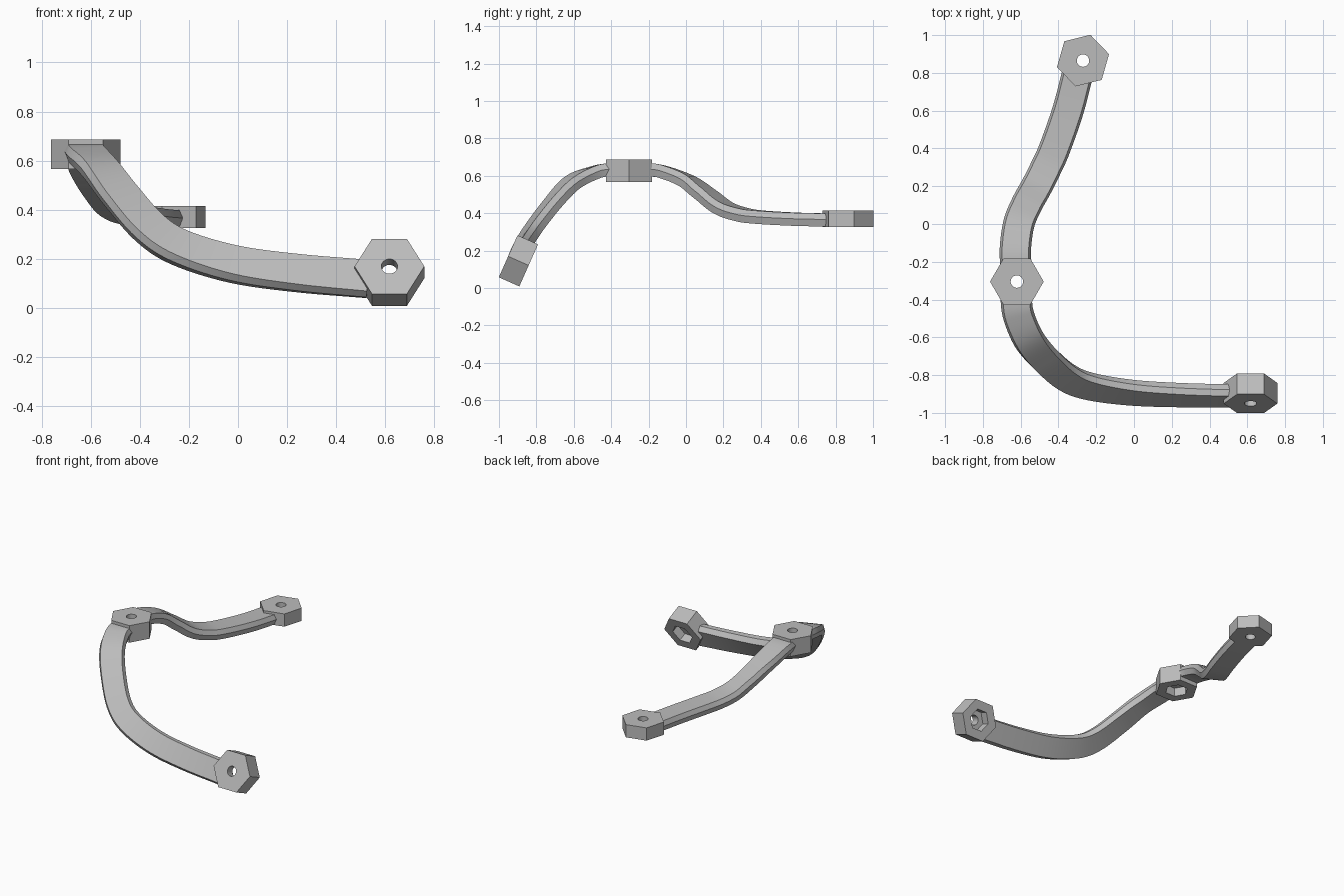
import bpy, bmesh, math
from mathutils import Vector, Matrix

cube = bpy.data.objects.get("Cube")
if cube:
    bpy.data.objects.remove(cube, do_unlink=True)

grey = bpy.data.materials.new("plain_grey")
grey.use_nodes = True
colour = (0.5, 0.5, 0.5, 1)
grey.diffuse_color = colour
grey.node_tree.nodes["Principled BSDF"].inputs["Base Color"].default_value = colour


def finish(name, bm):
    """Turn a bmesh into a shaded grey object."""
    bmesh.ops.recalc_face_normals(bm, faces=bm.faces)
    mesh = bpy.data.meshes.new(name)
    bm.to_mesh(mesh)
    bm.free()
    mesh.materials.append(grey)
    obj = bpy.data.objects.new(name, mesh)
    bpy.context.collection.objects.link(obj)
    bpy.ops.object.select_all(action='DESELECT')
    obj.select_set(True)
    bpy.context.view_layer.objects.active = obj
    bpy.ops.object.shade_smooth_by_angle(angle=math.radians(30))
    return obj


def bridge(bm, a, b):
    n = len(a)
    for i in range(n):
        j = (i + 1) % n
        bm.faces.new((a[i], a[j], b[j], b[i]))


# Hexagonal bosses with a bolt hole and, where deep enough, a nut recess
def boss(name, centre, height, rotation, recess):
    bm = bmesh.new()
    count, bolt, outer, pocket = 24, 0.033, 0.142, 0.075

    def ring(radius, z, hexagon=True):
        verts = []
        for i in range(count):
            a = 2 * math.pi * i / count
            r = radius
            if hexagon:
                r *= math.cos(math.pi / 6) / math.cos(a % (math.pi / 3) - math.pi / 6)
            verts.append(bm.verts.new((r * math.cos(a), r * math.sin(a), z)))
        return verts

    low, high = -height / 2, height / 2
    rings = [ring(outer, high), ring(outer, low)]
    if recess:
        rings += [ring(pocket, low), ring(pocket, low + recess)]
    rings += [ring(bolt, low + recess, False), ring(bolt, high, False)]
    for i, r in enumerate(rings):
        bridge(bm, r, rings[(i + 1) % len(rings)])
    bm.transform(Matrix.Translation(centre) @ rotation)
    finish(name, bm)


boss("rear_boss", (-0.27, 0.865, 0.37), 0.09, Matrix.Rotation(math.radians(14), 4, 'Z'), 0)
boss("middle_boss", (-0.62, -0.305, 0.626), 0.12, Matrix.Identity(4), 0.06)
boss("front_boss", (0.617, -0.896, 0.145), 0.12, Matrix.Rotation(math.radians(66), 4, 'X'), 0.06)


def spline(points, steps=10):
    """Catmull-Rom samples through the points."""
    pts = [Vector(p) for p in points]
    pts = [2 * pts[0] - pts[1]] + pts + [2 * pts[-1] - pts[-2]]
    out = []
    for p, q, r, s in zip(pts, pts[1:], pts[2:], pts[3:]):
        for k in range(steps):
            t = k / steps
            out.append(q + (r - p) * t / 2 + (2 * p - 5 * q + 4 * r - s) * t * t / 2
                       + (3 * q - p - 3 * r + s) * t ** 3 / 2)
    return out + [pts[-2]]


# Straps: a flat bar with pointed sides swept along a path
section = [(-0.07, 0.035), (0.07, 0.035), (0.083, 0.003),
           (0.07, -0.035), (-0.07, -0.035), (-0.083, 0.003)]


def strap(name, path, sides=None):
    bm = bmesh.new()
    centres = spline(path)
    widths = spline(sides) if sides else None
    last, rings = len(centres) - 1, []
    for i, c in enumerate(centres):
        tangent = (centres[min(i + 1, last)] - centres[max(i - 1, 0)]).normalized()
        side = widths[i] if widths else tangent.cross(Vector((0, 0, 1)))
        side = (side - tangent * side.dot(tangent)).normalized()
        up = side.cross(tangent)
        if not widths or up.z < 0:
            up = up if up.z > 0 else -up
        rings.append([bm.verts.new(c + side * u + up * v) for u, v in section])
    for a, b in zip(rings, rings[1:]):
        bridge(bm, a, b)
    bm.faces.new(rings[0])
    bm.faces.new(rings[-1])
    finish(name, bm)


strap("rear_strap", [
    (-0.625, -0.225, 0.635), (-0.628, -0.13, 0.622), (-0.61, 0, 0.573), (-0.57, 0.1, 0.502),
    (-0.515, 0.2, 0.427), (-0.465, 0.3, 0.392), (-0.42, 0.4, 0.378), (-0.35, 0.6, 0.367),
    (-0.3, 0.79, 0.363)])

strap("front_strap", [
    (-0.625, -0.385, 0.635), (-0.612, -0.48, 0.62), (-0.56, -0.605, 0.565),
    (-0.475, -0.71, 0.455), (-0.36, -0.81, 0.325), (-0.235, -0.86, 0.245),
    (-0.015, -0.893, 0.178), (0.243, -0.906, 0.142), (0.53, -0.91, 0.118)],
    [(1, 0, 0), (1, 0.1, 0), (0.95, 0.3, -0.04), (0.88, 0.42, 0.18), (0.73, 0.52, 0.4),
     (0.42, 0.6, 0.65), (0.2, 0.55, 0.8), (0.08, 0.48, 0.87), (0, 0.41, 0.91)])
